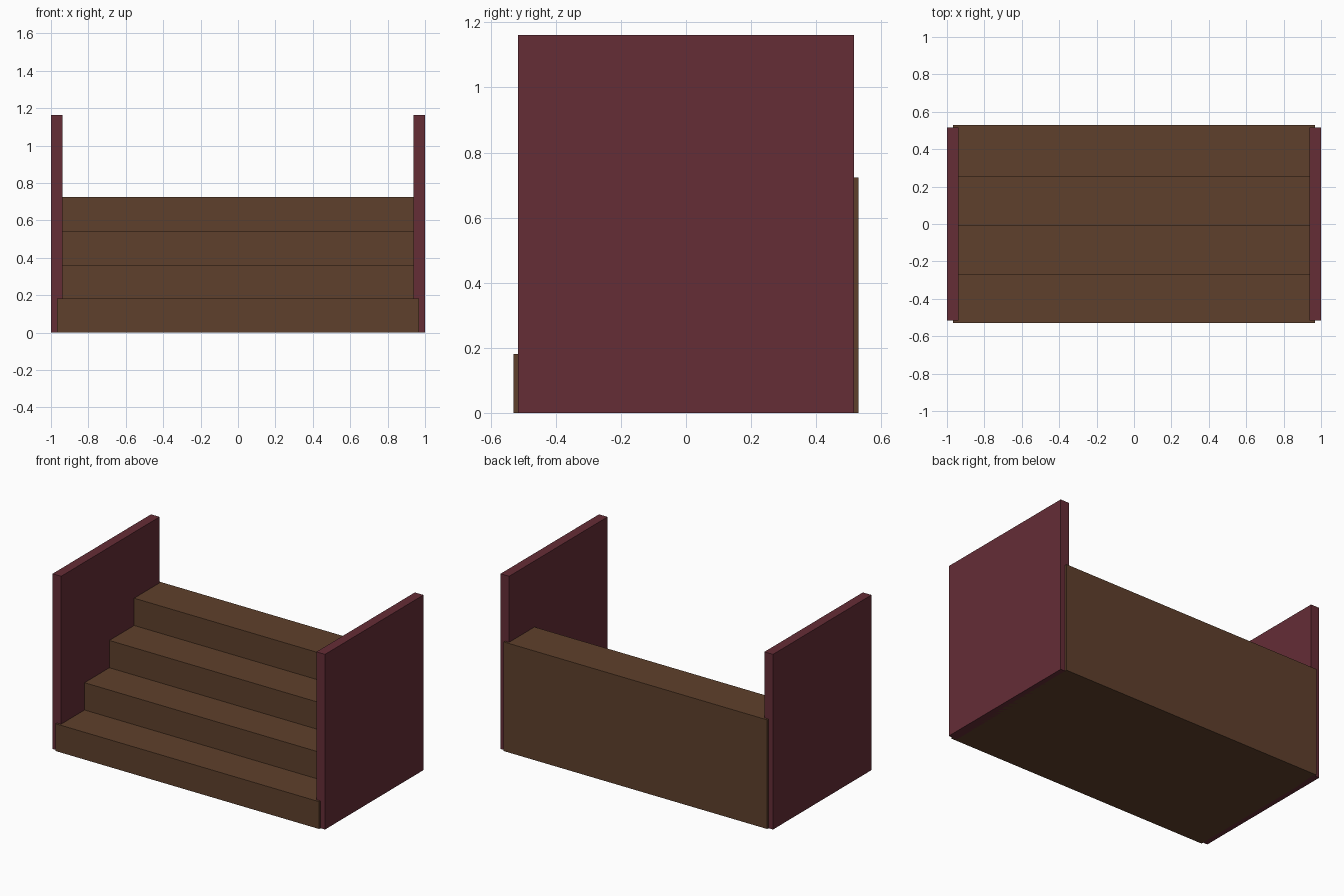
import bpy
import bmesh

cube = bpy.data.objects.get("Cube")
if cube:
    bpy.data.objects.remove(cube, do_unlink=True)


def make_material(name, rgb):
    mat = bpy.data.materials.new(name)
    mat.use_nodes = True
    colour = (*rgb, 1.0)
    mat.diffuse_color = colour
    mat.node_tree.nodes["Principled BSDF"].inputs["Base Color"].default_value = colour
    return mat


def extrude_profile(name, profile, x_min, x_max, mat):
    """Extrude a (y, z) outline along x into a solid."""
    bm = bmesh.new()
    face = bm.faces.new([bm.verts.new((x_min, y, z)) for y, z in profile])
    result = bmesh.ops.extrude_face_region(bm, geom=[face])
    moved = [v for v in result["geom"] if isinstance(v, bmesh.types.BMVert)]
    bmesh.ops.translate(bm, verts=moved, vec=(x_max - x_min, 0, 0))
    bmesh.ops.recalc_face_normals(bm, faces=bm.faces)
    mesh = bpy.data.meshes.new(name)
    bm.to_mesh(mesh)
    bm.free()
    mesh.materials.append(mat)
    obj = bpy.data.objects.new(name, mesh)
    bpy.context.collection.objects.link(obj)
    return obj


wood = make_material("brown wood", (0.114, 0.051, 0.025))
red = make_material("dark red", (0.130, 0.026, 0.037))

# Solid staircase, rising towards the back
STEPS, RISE, BACK = 4, 0.181, 0.53
fronts = [-BACK, -0.27, -0.01, 0.25]
outline = [(BACK, 0), (fronts[0], 0)]
for i, y in enumerate(fronts):
    top = RISE * (i + 1)
    if i:
        outline.append((y, RISE * i))
    outline.append((y, top))
outline.append((BACK, RISE * STEPS))
extrude_profile("stairs", outline, -0.967, 0.967, wood)

# Tall side walls
DEPTH, HEIGHT = 0.516, 1.162
wall = [(-DEPTH, 0), (DEPTH, 0), (DEPTH, HEIGHT), (-DEPTH, HEIGHT)]
extrude_profile("left_wall", wall, 0.937, 1.0, red)
extrude_profile("right_wall", wall, -1.0, -0.937, red)
